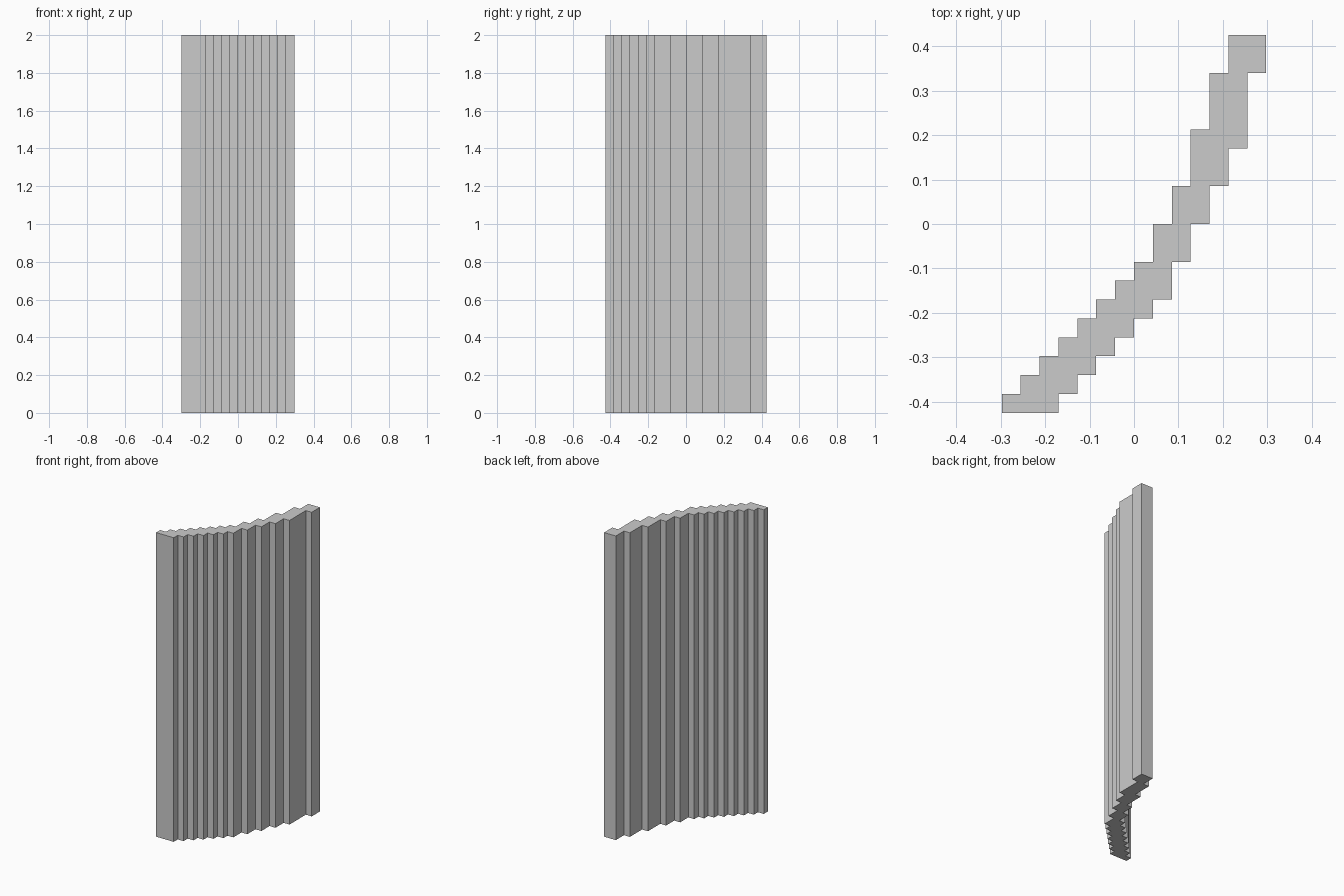
import bpy, bmesh

if "Cube" in bpy.data.objects:
    bpy.data.objects.remove(bpy.data.objects["Cube"])

U = 2 / 47          # voxel step
HEIGHT = 2.0

# lower and upper edge of each one-step column, from left to right
lower = [-10, -10, -10, -9, -8, -7, -6, -5, -4, -2, 0, 2, 4, 8]
upper = [-9, -8, -7, -6, -5, -4, -3, -2, 0, 2, 5, 8, 10, 10]


def stair(levels):
    """Stepped line through the columns, without points on straight runs."""
    pts = []
    for i, y in enumerate(levels):
        if i == 0 or levels[i - 1] != y:
            pts.append((i - 7, y))
        if i == len(levels) - 1 or levels[i + 1] != y:
            pts.append((i - 6, y))
    return pts


# stepped curved panel: closed outline extruded upward
outline = stair(lower) + stair(upper)[::-1]
bm = bmesh.new()
base = bm.faces.new([bm.verts.new((x * U, y * U, 0)) for x, y in outline])
ext = bmesh.ops.extrude_face_region(bm, geom=[base], use_keep_orig=True)
top = [v for v in ext["geom"] if isinstance(v, bmesh.types.BMVert)]
bmesh.ops.translate(bm, verts=top, vec=(0, 0, HEIGHT))
bmesh.ops.recalc_face_normals(bm, faces=bm.faces)

mesh = bpy.data.meshes.new("stepped_panel")
bm.to_mesh(mesh)
bm.free()
panel = bpy.data.objects.new("stepped_panel", mesh)
bpy.context.collection.objects.link(panel)
